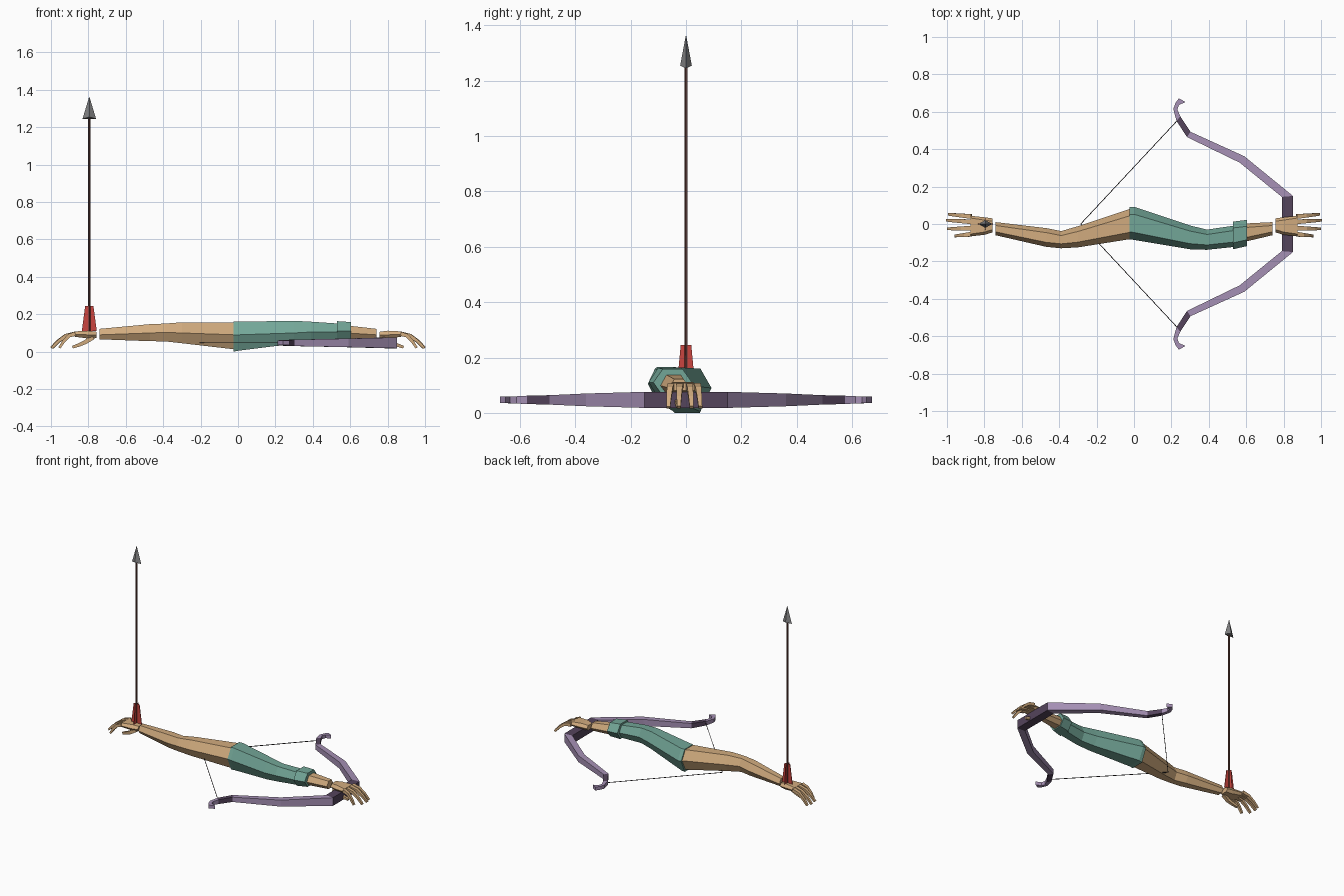
import bpy, bmesh, math
from mathutils import Vector

if "Cube" in bpy.data.objects:
    bpy.data.objects.remove(bpy.data.objects["Cube"])


def material(name, r, g, b):
    m = bpy.data.materials.new(name)
    m.diffuse_color = (r, g, b, 1)
    m.use_nodes = True
    m.node_tree.nodes["Principled BSDF"].inputs["Base Color"].default_value = m.diffuse_color
    return m


SKIN = material("tan_skin", 0.64, 0.41, 0.21)
TEAL = material("teal_cloth", 0.17, 0.38, 0.31)
PURPLE = material("light_purple", 0.38, 0.28, 0.46)
DARK = material("dark_purple", 0.09, 0.058, 0.107)
CORD = material("dark_cord", 0.03, 0.026, 0.03)
BROWN = material("brown_shaft", 0.127, 0.05, 0.038)
RED = material("red_feather", 0.60, 0.06, 0.05)
STEEL = material("grey_metal", 0.22, 0.22, 0.225)


def loft(name, rings, mats, seg_mat=None):
    """Skin equal-length rings of points, cap the ends, colour by segment."""
    bm = bmesh.new()
    vs = [[bm.verts.new(p) for p in ring] for ring in rings]
    n = len(rings[0])
    for i in range(len(vs) - 1):
        for j in range(n):
            k = (j + 1) % n
            f = bm.faces.new((vs[i][j], vs[i][k], vs[i + 1][k], vs[i + 1][j]))
            f.material_index = seg_mat[i] if seg_mat else 0
    bm.faces.new(vs[0])
    bm.faces.new(vs[-1])
    bmesh.ops.recalc_face_normals(bm, faces=bm.faces)
    me = bpy.data.meshes.new(name)
    bm.to_mesh(me)
    bm.free()
    for m in mats:
        me.materials.append(m)
    ob = bpy.data.objects.new(name, me)
    bpy.context.collection.objects.link(ob)
    return ob


def hexagon(x, yf, yb, inset, z0, zm, z1):
    """Six-sided arm section with flat top and bottom."""
    return [(x, yf, zm), (x, yf + inset, z1), (x, yb - inset, z1),
            (x, yb, zm), (x, yb - inset, z0), (x, yf + inset, z0)]


def flip(rings):
    return [[(-x, y, z) for x, y, z in r] for r in rings]


# Arms: bare on the left, sleeved on the right
shoulder = hexagon(0.025, -0.08, 0.085, 0.038, 0.005, 0.09, 0.155)
bare = [shoulder,
        hexagon(0.30, -0.125, -0.012, 0.028, 0.045, 0.10, 0.157),
        hexagon(0.39, -0.13, -0.038, 0.024, 0.055, 0.103, 0.15),
        hexagon(0.47, -0.122, -0.022, 0.024, 0.056, 0.10, 0.147),
        hexagon(0.74, -0.06, 0.01, 0.018, 0.066, 0.09, 0.122)]
loft("bare_arm", flip([hexagon(0.015, -0.08, 0.083, 0.037, 0.012, 0.09, 0.155)] + bare[1:]), [SKIN])
loft("sleeve", [hexagon(-0.025, -0.082, 0.09, 0.04, 0.0, 0.09, 0.16),
                hexagon(0.0, -0.085, 0.092, 0.04, 0.005, 0.09, 0.16),
                hexagon(0.30, -0.135, -0.008, 0.03, 0.042, 0.10, 0.165),
                hexagon(0.39, -0.138, -0.03, 0.026, 0.053, 0.105, 0.16),
                hexagon(0.54, -0.122, -0.008, 0.026, 0.062, 0.105, 0.15)], [TEAL])
loft("cuff", [hexagon(0.53, -0.135, 0.013, 0.034, 0.057, 0.11, 0.163),
              hexagon(0.605, -0.118, 0.022, 0.034, 0.062, 0.11, 0.158)], [TEAL])
loft("bare_forearm", [hexagon(0.58, -0.098, 0.002, 0.022, 0.07, 0.10, 0.14),
                      bare[-1]], [SKIN])


def finger(path, w, h):
    """Boxy rings along (x, y, z) joints, thinning toward the tip."""
    rings = []
    for i, p in enumerate(path):
        a, b = Vector(path[max(i - 1, 0)]), Vector(path[min(i + 1, len(path) - 1)])
        d = (b - a).normalized()
        side = Vector((0, 1, 0))
        up = side.cross(d).normalized()
        s = 1 - 0.45 * i / (len(path) - 1)
        c = Vector(p)
        rings.append([tuple(c + side * w * s * u + up * h * s * v)
                      for u, v in ((-1, -1), (1, -1), (1, 1), (-1, 1))])
    return rings


# Hands: palm, four curled fingers and thumb, mirrored to each end
palm = [hexagon(0.757, -0.045, 0.03, 0.015, 0.072, 0.088, 0.106),
        hexagon(0.80, -0.058, 0.036, 0.015, 0.07, 0.09, 0.112),
        hexagon(0.875, -0.066, 0.044, 0.012, 0.08, 0.093, 0.108)]
digits = {"index_finger": (0.04, 0.052, 0.99), "middle_finger": (0.012, 0.02, 1.0),
          "ring_finger": (-0.022, -0.026, 0.995), "little_finger": (-0.055, -0.064, 0.955)}
for side in ("left", "right"):
    place = flip if side == "left" else (lambda r: r)
    loft(side + "_palm", place(palm), [SKIN])
    for name, (y0, y1, tip) in digits.items():
        L = tip - 0.87
        path = [(0.87 + L * t, y0 + (y1 - y0) * t, z)
                for t, z in ((0, 0.096), (0.4, 0.085), (0.73, 0.055), (1, 0.02))]
        loft(side + "_" + name, place(finger(path, 0.0125, 0.0115)), [SKIN])
    thumb = [(0.775, -0.03, 0.078), (0.815, -0.035, 0.052),
             (0.85, -0.03, 0.036), (0.885, -0.025, 0.024)]
    loft(side + "_thumb", place(finger(thumb, 0.013, 0.013)), [SKIN])

# Bow: inner point, outer point and half height of each station on one limb
half = [((0.79, 0.145), (0.85, 0.15), 0.029),
        ((0.565, 0.328), (0.59, 0.362), 0.023),
        ((0.283, 0.465), (0.302, 0.493), 0.017),
        ((0.227, 0.552), (0.248, 0.575), 0.015),
        ((0.21, 0.615), (0.232, 0.612), 0.013),
        ((0.222, 0.648), (0.24, 0.636), 0.012),
        ((0.24, 0.672), (0.275, 0.652), 0.012)]
BZ = 0.047


def bow_ring(a, b, h, s):
    return [(a[0], s * a[1], BZ - h), (b[0], s * b[1], BZ - h),
            (b[0], s * b[1], BZ + h), (a[0], s * a[1], BZ + h)]


rings = [bow_ring(*p, -1) for p in reversed(half)] + [bow_ring(*p, 1) for p in half]
limb = [0, 0, 1, 0, 0, 0]
loft("bow", rings, [PURPLE, DARK], limb[::-1] + [1] + limb)


def rod(name, p, q, r, mat, sides=6):
    p, q = Vector(p), Vector(q)
    d = (q - p).normalized()
    u = d.orthogonal().normalized()
    v = d.cross(u)
    circ = [r * (u * math.cos(t) + v * math.sin(t))
            for t in (2 * math.pi * i / sides for i in range(sides))]
    loft(name, [[p + c for c in circ], [q + c for c in circ]], [mat])


# Drawn bow string
for s, name in ((1, "back_string"), (-1, "front_string")):
    rod(name, (0.238, s * 0.56, BZ), (-0.285, 0, BZ), 0.0025, CORD, 4)

# Upright arrow
AX = -0.795
rod("arrow_shaft", (AX, 0, 0.08), (AX, 0, 1.27), 0.0065, BROWN)


def fin(w, t, z):
    return [(AX - w, -t, z), (AX + w, -t, z), (AX + w, t, z), (AX - w, t, z)]


loft("wide_feather", [fin(0.04, 0.002, 0.11), fin(0.022, 0.002, 0.245)], [RED])
loft("cross_feather", [fin(0.002, 0.032, 0.11), fin(0.002, 0.019, 0.245)], [RED])


def diamond(w, t, dz, z):
    return [(AX - w, 0, z - dz), (AX, -t, z), (AX + w, 0, z - dz), (AX, t, z)]


loft("arrow_head", [diamond(0.036, 0.021, 0.01, 1.255),
                    diamond(0.001, 0.001, 0, 1.362)], [STEEL])
